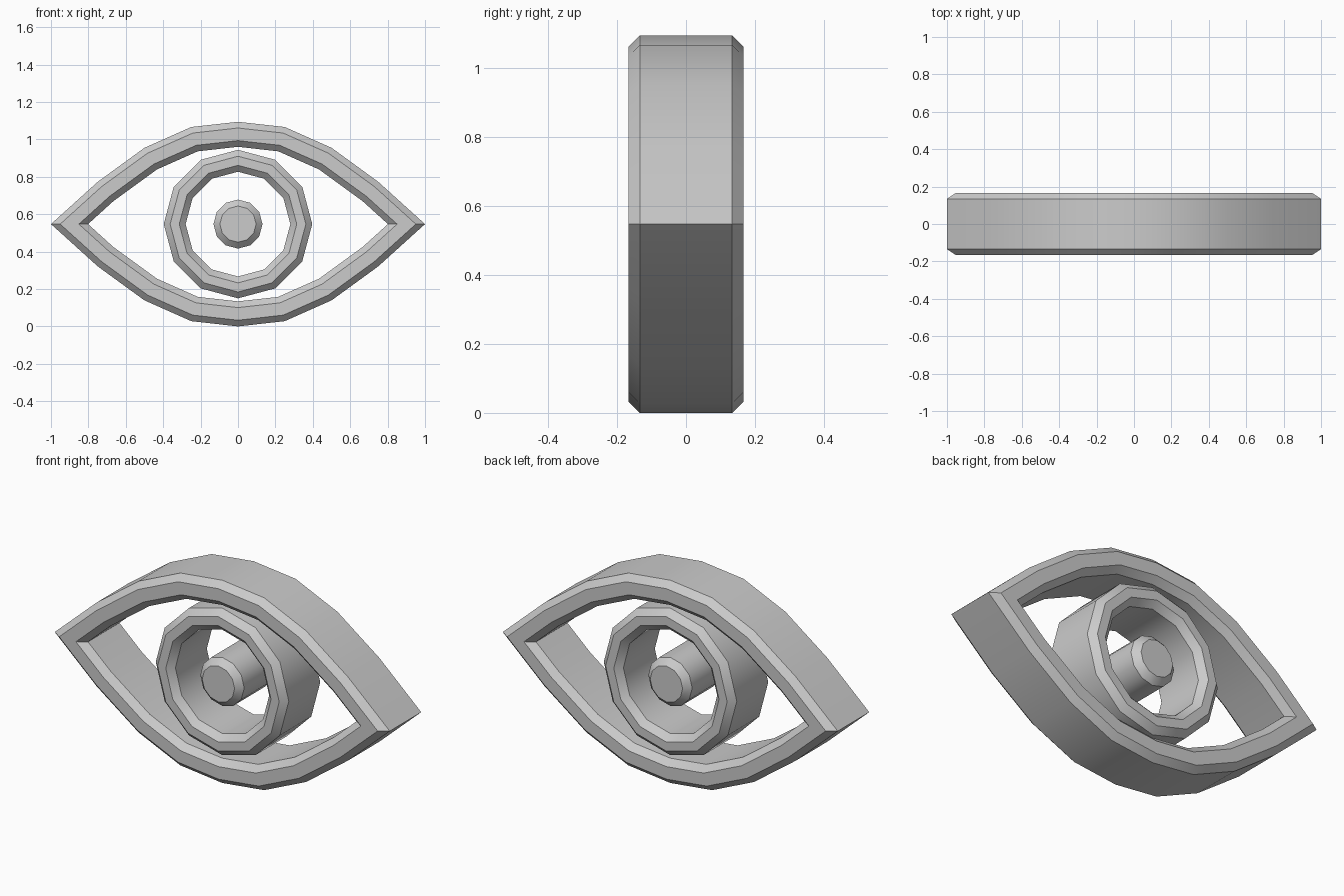
import bpy, bmesh, math
from mathutils import Vector

cube = bpy.data.objects.get("Cube")
if cube:
    bpy.data.objects.remove(cube, do_unlink=True)

CENTRE_Z = 0.547
HALF_DEPTH = 0.167
BEVEL = 0.033

grey = bpy.data.materials.new("plain_grey")
grey.use_nodes = True
grey.diffuse_color = (0.6, 0.6, 0.6, 1)
grey.node_tree.nodes["Principled BSDF"].inputs["Base Color"].default_value = (0.6, 0.6, 0.6, 1)


def inset(outline, distance):
    """Move a counter-clockwise outline inward with mitred corners."""
    result = []
    for i, p in enumerate(outline):
        a = (p - outline[i - 1]).normalized()
        b = (outline[(i + 1) % len(outline)] - p).normalized()
        na, nb = Vector((-a.y, a.x)), Vector((-b.y, b.x))
        result.append(p + (na + nb) * distance / (1 + na.dot(nb)))
    return result


def bevelled_part(name, outline, width=None):
    """Extrude an outline along y with bevelled rims; width makes it a hollow band."""
    shoulder = HALF_DEPTH - BEVEL
    section = [(BEVEL, -HALF_DEPTH), (0, -shoulder), (0, shoulder), (BEVEL, HALF_DEPTH)]
    if width:
        section += [(width - d, y) for d, y in reversed(section)]
    bm = bmesh.new()
    loops = [[bm.verts.new((p.x, y, p.y + CENTRE_Z)) for p in inset(outline, d)]
             for d, y in section]
    pairs = list(zip(loops, loops[1:]))
    if width:
        pairs.append((loops[-1], loops[0]))
    else:
        bm.faces.new(loops[0])
        bm.faces.new(loops[-1])
    n = len(outline)
    for lo, hi in pairs:
        for i in range(n):
            j = (i + 1) % n
            bm.faces.new((lo[i], lo[j], hi[j], hi[i]))
    bmesh.ops.recalc_face_normals(bm, faces=bm.faces[:])
    mesh = bpy.data.meshes.new(name)
    bm.to_mesh(mesh)
    bm.free()
    mesh.materials.append(grey)
    obj = bpy.data.objects.new(name, mesh)
    bpy.context.collection.objects.link(obj)
    bpy.ops.object.select_all(action='DESELECT')
    obj.select_set(True)
    bpy.context.view_layer.objects.active = obj
    bpy.ops.object.shade_smooth_by_angle(angle=math.radians(35))
    return obj


def circle(radius, sides=12):
    return [Vector((radius * math.cos(math.tau * i / sides),
                    radius * math.sin(math.tau * i / sides))) for i in range(sides)]


# Almond-shaped eyelid frame: one quarter mirrored to a full outline
quarter = [(1, 0), (0.75, 0.226), (0.5, 0.408), (0.25, 0.519), (0, CENTRE_Z)]
upper = quarter + [(-x, z) for x, z in reversed(quarter[:-1])]
almond = [Vector(p) for p in upper + [(-x, -z) for x, z in upper[1:-1]]]
bevelled_part("eyelid_frame", almond, width=0.133)

# Hollow iris ring and solid pupil
bevelled_part("iris_ring", circle(0.397), width=0.113)
bevelled_part("pupil", circle(0.131))
